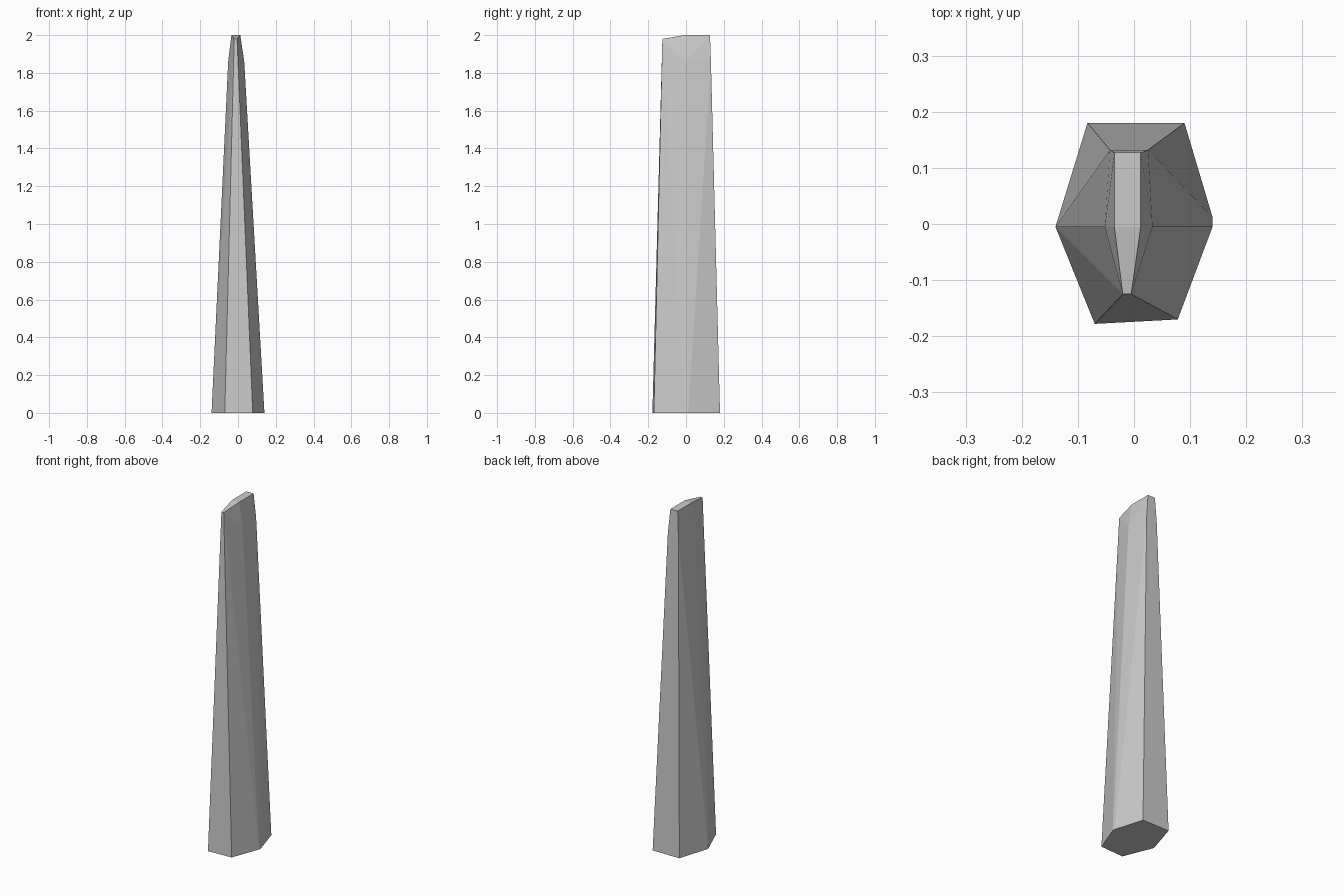
import bpy, bmesh

if "Cube" in bpy.data.objects:
    bpy.data.objects.remove(bpy.data.objects["Cube"])

# Cross-sections of the tapered stake: foot, shoulder below the bevel, ridge
foot = [(-0.083, 0.18), (0.09, 0.18), (0.14, 0.012), (0.14, -0.005),
        (0.078, -0.17), (-0.07, -0.178), (-0.14, -0.005)]
shoulder = [(-0.043, 0.132), (0.025, 0.132), (0.033, -0.005), (-0.052, -0.005)]
ridge = [(-0.035, 0.127), (0.012, 0.127), (0.012, -0.005), (-0.035, -0.005)]
nose = [(-0.02, -0.125), (-0.005, -0.125)]

# The stake is convex, so wrap a hull around its sections
bm = bmesh.new()
for section, z in ((foot, 0), (shoulder, 1.86), (ridge, 2.0), (nose, 1.98)):
    for x, y in section:
        bm.verts.new((x, y, z))
hull = bmesh.ops.convex_hull(bm, input=bm.verts)
unused = {g for g in hull["geom_interior"] + hull["geom_unused"]
          if isinstance(g, bmesh.types.BMVert)}
bmesh.ops.delete(bm, geom=list(unused), context='VERTS')
bmesh.ops.dissolve_limit(bm, angle_limit=0.002, verts=bm.verts, edges=bm.edges)
bmesh.ops.recalc_face_normals(bm, faces=bm.faces)

mesh = bpy.data.meshes.new("tapered_stake")
bm.to_mesh(mesh)
bm.free()
stake = bpy.data.objects.new("tapered_stake", mesh)
bpy.context.collection.objects.link(stake)
